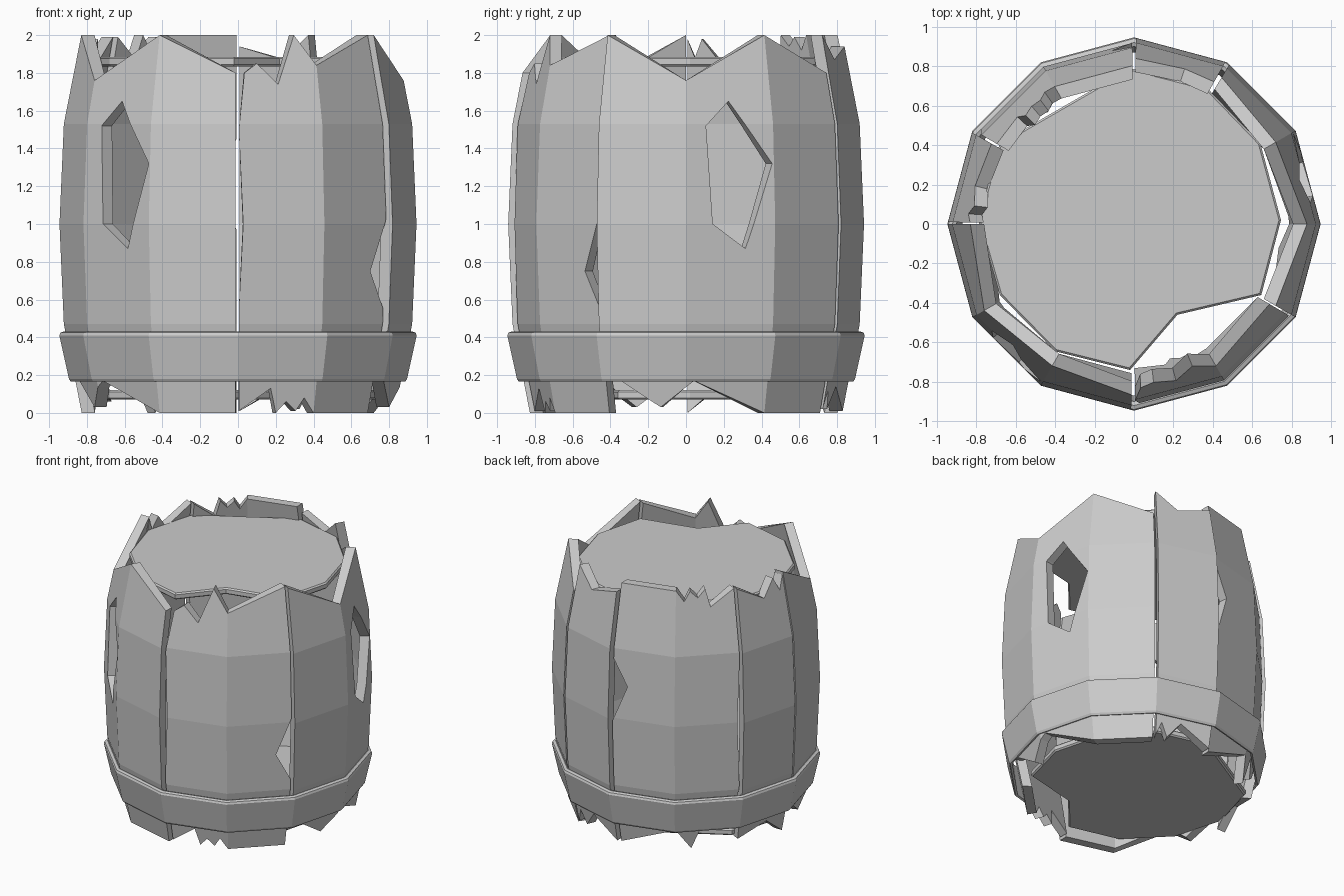
import bpy, bmesh, math
from mathutils import Vector

if "Cube" in bpy.data.objects:
    bpy.data.objects.remove(bpy.data.objects["Cube"])

PROFILE = [(-0.1, 0.81), (0.47, 0.922), (1.0, 0.945), (1.53, 0.922), (2.1, 0.81)]


def radius(z):
    for (z0, r0), (z1, r1) in zip(PROFILE, PROFILE[1:]):
        if z <= z1:
            return r0 + (r1 - r0) * (z - z0) / (z1 - z0)
    return PROFILE[-1][1]


def on_barrel(u, z, depth):
    # u counts twelfths of a turn; points lie on the flat sides of a 12-gon
    k = math.floor(u + 1e-5)
    a, b = math.radians(30 * k), math.radians(30 * (k + 1))
    p = Vector((math.cos(a), math.sin(a), 0)).lerp(Vector((math.cos(b), math.sin(b), 0)), u - k)
    p *= radius(z) - depth
    p.z = z
    return p


def finish(bm, name):
    bmesh.ops.recalc_face_normals(bm, faces=bm.faces)
    me = bpy.data.meshes.new(name)
    bm.to_mesh(me)
    bm.free()
    ob = bpy.data.objects.new(name, me)
    bpy.context.collection.objects.link(ob)
    return ob


def stave(name, loops, start, inset=0.0, thick=0.07, flip=0):
    """Cut a flat broken board (u, z), slice it, thicken it and wrap it round."""
    bm = bmesh.new()
    for pts in loops:
        if flip:
            pts = [(flip - u, 2 - z) for u, z in pts]
        vs = [bm.verts.new((u + start, z, 0)) for u, z in pts]
        for i, v in enumerate(vs):
            bm.edges.new((v, vs[(i + 1) % len(vs)]))
    bmesh.ops.triangle_fill(bm, edges=bm.edges[:], use_beauty=True, normal=(0, 0, 1))
    cuts = [((k, 0, 0), (1, 0, 0)) for k in range(start, start + 4)]
    cuts += [((0, z, 0), (0, 1, 0)) for z in (0.47, 1.0, 1.53)]
    for co, no in cuts:
        bmesh.ops.bisect_plane(bm, geom=bm.verts[:] + bm.edges[:] + bm.faces[:],
                               plane_co=co, plane_no=no, dist=1e-5)
    ext = bmesh.ops.extrude_face_region(bm, geom=bm.faces[:], use_keep_orig=True)
    for g in ext["geom"]:
        if isinstance(g, bmesh.types.BMVert):
            g.co.z = thick
    for v in bm.verts:
        v.co = on_barrel(v.co.x, v.co.y, v.co.z + inset)
    return finish(bm, name)


# Broken board outlines: (twelfths of a turn, height)
wide = [[(0, 0.2), (0.2, 0.17), (0.68, 0.03), (1.1, 0.17), (2, 0), (2.97, 0), (2.97, 1.8),
         (2, 2), (1, 1.76), (0, 2)],
        [(1.5, 1.65), (1.98, 1.32), (1.67, 0.87), (1.3, 1.0), (1.23, 1.52)]]
medium = [[(0.01, 0.01), (0.42, 0.13), (0.5, 0), (0.63, 0.06), (0.76, 0.01), (0.86, 0.08),
           (1, 0), (1.98, 0), (1.98, 0.55), (1.75, 0.75), (1.98, 1.03), (1.98, 2.0),
           (1, 1.84), (0.74, 2.0), (0.5, 1.74), (0.24, 1.85), (0.08, 1.8), (0.01, 1.5),
           (0.06, 1.0), (0.01, 0.55)]]
narrow = [[(0.02, 0.02), (0.12, 0.12), (0.22, 0.02), (0.45, 0.14), (0.98, 0.01), (0.98, 1.94),
           (0.4, 1.87), (0.02, 2.0)]]

stave("wide_stave_front_left", wide, 6)
stave("wide_stave_right", wide, -1)
stave("medium_stave_front", medium, 9, inset=0.03)
stave("medium_stave_back", medium, 3, inset=0.025, flip=2)
stave("narrow_stave_back_right", narrow, 2)
stave("narrow_stave_left", narrow, 5, flip=1)

# Iron hoop near the foot
section = [(0.87, 0.17), (0.885, 0.165), (0.895, 0.18), (0.946, 0.41), (0.94, 0.425),
           (0.92, 0.432), (0.9, 0.425)]
bm = bmesh.new()
rings = [[bm.verts.new((r * math.cos(math.pi * k / 6), r * math.sin(math.pi * k / 6), z))
          for r, z in section] for k in range(12)]
n = len(section)
for k in range(12):
    a, b = rings[k], rings[(k + 1) % 12]
    for i in range(n):
        j = (i + 1) % n
        bm.faces.new((a[i], b[i], b[j], a[j]))
finish(bm, "hoop")

# Lid and floor share one chipped disc shape
disc = [(-0.02, 0.79), (0.37, 0.69), (0.64, 0.41), (0.745, 0.02), (0.645, -0.36),
        (0.22, -0.46), (-0.02, -0.74), (-0.4, -0.645), (-0.68, -0.36), (-0.79, 0.02),
        (-0.68, 0.41)]
for name, z in (("lid", 1.835), ("floor", 0.07)):
    bm = bmesh.new()
    face = bm.faces.new([bm.verts.new((x, y, z)) for x, y in disc])
    ext = bmesh.ops.extrude_face_region(bm, geom=[face], use_keep_orig=True)
    bmesh.ops.translate(bm, vec=(0, 0, 0.05),
                        verts=[g for g in ext["geom"] if isinstance(g, bmesh.types.BMVert)])
    ob = finish(bm, name)
    bev = ob.modifiers.new("edge", "BEVEL")
    bev.width = 0.01
    bev.segments = 1
    bev.limit_method = 'ANGLE'
    bev.angle_limit = math.radians(80)
